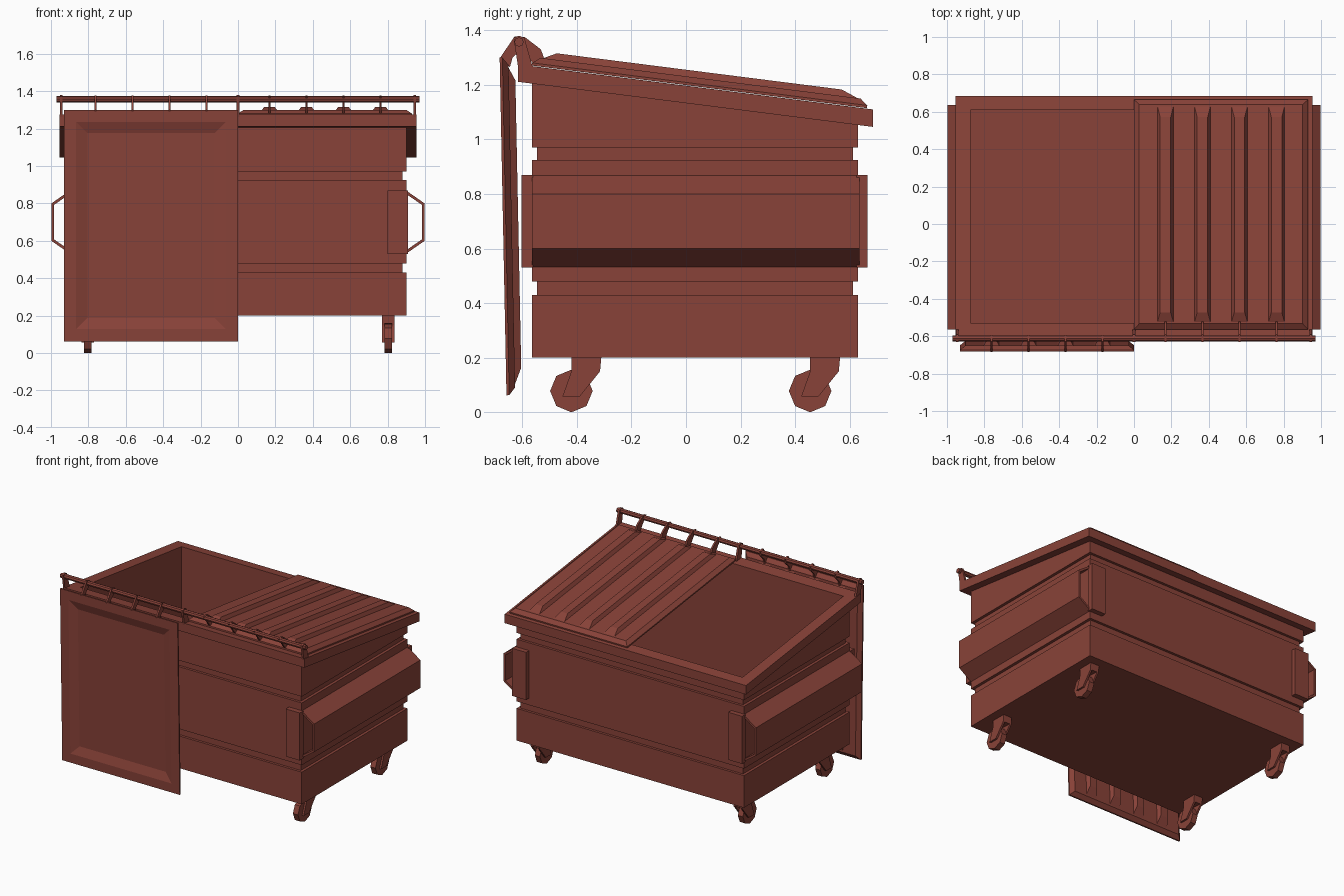
import bpy, bmesh, math
from mathutils import Vector

if "Cube" in bpy.data.objects:
    bpy.data.objects.remove(bpy.data.objects["Cube"])

paint = bpy.data.materials.new("rust_red_paint")
paint.diffuse_color = (0.25, 0.055, 0.04, 1)
paint.use_nodes = True
paint.node_tree.nodes["Principled BSDF"].inputs["Base Color"].default_value = paint.diffuse_color


def finish(name, bm):
    bmesh.ops.recalc_face_normals(bm, faces=bm.faces[:])
    me = bpy.data.meshes.new(name)
    bm.to_mesh(me)
    bm.free()
    me.materials.append(paint)
    ob = bpy.data.objects.new(name, me)
    bpy.context.collection.objects.link(ob)
    return ob


def skin(bm, loops, caps=True, closed=False):
    """Bridge equal-length point loops with quads."""
    rows = [[bm.verts.new(p) for p in lp] for lp in loops]
    pairs = list(zip(rows, rows[1:])) + ([(rows[-1], rows[0])] if closed else [])
    for a, b in pairs:
        for i in range(len(a)):
            j = (i + 1) % len(a)
            bm.faces.new((a[i], a[j], b[j], b[i]))
    if caps:
        bm.faces.new(rows[0])
        bm.faces.new(rows[-1])


def plate(bm, profile, x0, x1):
    """Extrude a (y, z) profile along x."""
    skin(bm, [[(x, y, z) for y, z in profile] for x in (x0, x1)])


def box(bm, x0, x1, y0, y1, z0, z1):
    plate(bm, [(y0, z0), (y1, z0), (y1, z1), (y0, z1)], x0, x1)


def rod(bm, x0, x1, y, z, r, n, turn=0.0):
    plate(bm, [(y + r * math.cos(turn + 2 * math.pi * i / n),
                z + r * math.sin(turn + 2 * math.pi * i / n)) for i in range(n)], x0, x1)


SLOPE = -0.127


def rim_z(y):
    return 1.275 + (y + 0.615) * SLOPE


def level(hx, y0, y1, z=None, drop=0.0):
    """Rectangle at height z, or on the sloping rim plane when z is None."""
    return [(x, y, rim_z(y) - drop if z is None else z)
            for x, y in ((-hx, y0), (hx, y0), (hx, y1), (-hx, y1))]


# Bin shell: stepped grooves, overhanging sloped rim, hollow inside
wall = (0.90, -0.565, 0.63)
groove = (0.88, -0.547, 0.612)
inner = (0.875, -0.53, 0.61)
rim = (0.955, -0.615, 0.685)
bm = bmesh.new()
skin(bm, [level(*wall, 0.2), level(*wall, 0.43), level(*groove, 0.43), level(*groove, 0.48),
          level(*wall, 0.48), level(*wall, 0.925), level(*groove, 0.925), level(*groove, 0.97),
          level(*wall, 0.97), level(*wall, drop=0.064), level(*rim, drop=0.064),
          level(*rim), level(*inner), level(*inner, 0.225)])
finish("bin_body", bm)

# Fork sleeves on both sides with corner plates front and back
for s, side in ((-1, "left"), (1, "right")):
    bm = bmesh.new()
    outer = [(0.897, 0.87), (0.998, 0.80), (0.998, 0.60), (0.897, 0.53)]
    hole = [(0.897, 0.852), (0.984, 0.792), (0.984, 0.608), (0.897, 0.548)]
    ya, yb = -0.565, 0.635
    skin(bm, [[(s * x, y, z) for x, z in prof] for prof, y in
              ((outer, ya), (outer, yb), (hole, yb), (hole, ya))], caps=False, closed=True)
    finish(side + "_fork_sleeve", bm)
    for end, y0, y1 in (("front", -0.602, -0.56), ("back", 0.625, 0.665)):
        bm = bmesh.new()
        box(bm, s * 0.80, s * 0.91, y0, y1, 0.53, 0.87)
        finish(f"{side}_{end}_sleeve_plate", bm)


def lid(name, side, origin, vdir):
    """Ribbed lid with a recessed underside; v runs from hinge to free edge."""
    o, v = Vector(origin), Vector(vdir).normalized()
    w = Vector((0, -v.z, v.y))
    if w.y + w.z < 0:
        w = -w

    def pt(a, b, c):
        return o + Vector((side * a, 0, 0)) + v * b + w * c

    def rect(a0, a1, b0, b1, c):
        return [pt(a, b, c) for a, b in ((a0, b0), (a1, b0), (a1, b1), (a0, b1))]

    W, L = 0.93, 1.238
    bm = bmesh.new()
    skin(bm, [rect(i, W - i, i, L - i, c) for i, c in
              ((0.125, 0.022), (0.065, 0.002), (0, 0.002), (0, 0.012), (0.028, 0.034))])
    for k in range(4):
        m = 0.168 + 0.198 * k
        skin(bm, [rect(m - 0.045, m + 0.045, 0.03, L - 0.03, 0.03),
                  rect(m - 0.028, m + 0.028, 0.085, L - 0.10, 0.058)])
    finish(name, bm)


lid("closed_lid", 1, (0, -0.565, rim_z(-0.565)), (0, 1, SLOPE))
lid("open_lid", -1, (0, -0.685, 1.30), (0, 0.025, -1.235))

# Hinge rod with lid straps and end brackets
bm = bmesh.new()
rod(bm, -0.97, 0.97, -0.612, 1.357, 0.017, 8)
finish("hinge_rod", bm)

closed_strap = [(-0.632, 1.372), (-0.592, 1.376), (-0.532, 1.33), (-0.518, 1.292),
                (-0.555, 1.27), (-0.60, 1.332)]
open_strap = [(-0.628, 1.378), (-0.594, 1.37), (-0.60, 1.335), (-0.636, 1.30),
              (-0.645, 1.265), (-0.684, 1.295)]
end_bracket = [(-0.632, 1.372), (-0.612, 1.38), (-0.592, 1.372), (-0.562, 1.265),
               (-0.613, 1.25)]
bm = bmesh.new()
for k in range(5):
    x = max(0.168 + 0.198 * (k - 0), 0)
    if k < 4:
        plate(bm, closed_strap, x - 0.006, x + 0.006)
        plate(bm, open_strap, -x - 0.006, -x + 0.006)
finish("lid_straps", bm)
bm = bmesh.new()
for x in (-0.945, 0, 0.945):
    plate(bm, end_bracket, x - 0.007, x + 0.007)
finish("hinge_brackets", bm)

# Casters: octagonal wheel in a raked fork
fork = [(0.0, 0.205), (0.11, 0.205), (0.105, 0.15), (0.03, 0.057), (-0.033, 0.057), (0.0, 0.15)]
crown = [(0.0, 0.205), (0.11, 0.205), (0.105, 0.152), (0.0, 0.158)]
for sx, side in ((-0.803, "left"), (0.803, "right")):
    for cy, end in ((-0.42, "front"), (0.455, "back")):
        bm = bmesh.new()
        rod(bm, sx - 0.02, sx + 0.02, cy, 0.078, 0.078, 8, math.pi / 2)
        finish(f"{end}_{side}_wheel", bm)
        bm = bmesh.new()
        for a, b in ((-0.034, -0.021), (0.021, 0.034)):
            plate(bm, [(cy + y, z) for y, z in fork], sx + a, sx + b)
        plate(bm, [(cy + y, z) for y, z in crown], sx - 0.021, sx + 0.021)
        finish(f"{end}_{side}_caster_fork", bm)
